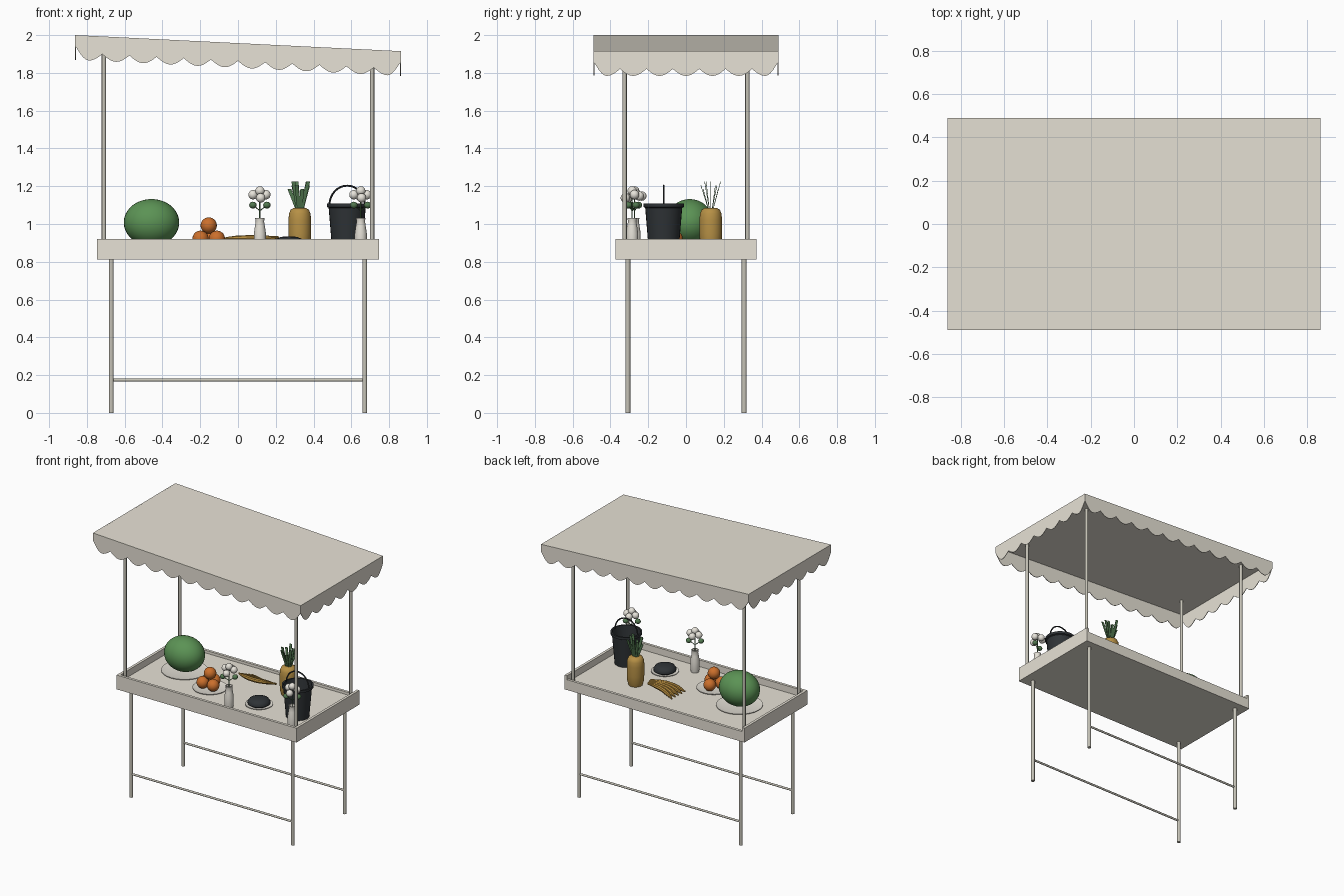
import bpy, bmesh, math
from mathutils import Vector

if "Cube" in bpy.data.objects:
    bpy.data.objects.remove(bpy.data.objects["Cube"])


def mat(name, *c):
    m = bpy.data.materials.new(name)
    m.diffuse_color = (*c, 1)
    m.use_nodes = True
    m.node_tree.nodes["Principled BSDF"].inputs["Base Color"].default_value = m.diffuse_color
    return m


CLOTH = mat("beige", 0.80, 0.76, 0.67)
METAL = mat("grey metal", 0.56, 0.54, 0.47)
PLATE = mat("plate white", 0.78, 0.75, 0.68)
PETAL = mat("flower white", 0.85, 0.82, 0.75)
MELON = mat("melon green", 0.105, 0.29, 0.09)
LEAF = mat("leaf green", 0.085, 0.19, 0.08)
ORANGE = mat("orange", 0.60, 0.16, 0.025)
GOLD = mat("gold", 0.47, 0.28, 0.06)
BANANA = mat("banana brown", 0.45, 0.25, 0.045)
DARK = mat("dark slate", 0.028, 0.033, 0.037)


def finish(name, bm, m, smooth=False):
    bmesh.ops.recalc_face_normals(bm, faces=bm.faces)
    me = bpy.data.meshes.new(name)
    bm.to_mesh(me)
    bm.free()
    me.materials.append(m)
    o = bpy.data.objects.new(name, me)
    bpy.context.collection.objects.link(o)
    if smooth:
        bpy.ops.object.select_all(action='DESELECT')
        o.select_set(True)
        bpy.context.view_layer.objects.active = o
        bpy.ops.object.shade_smooth_by_angle(angle=math.radians(40))
    return o


def box(name, lo, hi, m):
    bm = bmesh.new()
    bmesh.ops.create_cube(bm, size=1)
    for v in bm.verts:
        v.co = [lo[i] + (v.co[i] + 0.5) * (hi[i] - lo[i]) for i in range(3)]
    return finish(name, bm, m)


def ball(name, c, r, m, seg=20):
    bm = bmesh.new()
    bmesh.ops.create_uvsphere(bm, u_segments=seg, v_segments=seg * 2 // 3, radius=1)
    for v in bm.verts:
        v.co = [c[i] + v.co[i] * r[i] for i in range(3)]
    return finish(name, bm, m, True)


def lathe(name, x, y, prof, m, n=28):
    # revolve (radius, z) points; both ends are capped
    bm = bmesh.new()
    rings = [[bm.verts.new((x + r * math.cos(k * math.tau / n), y + r * math.sin(k * math.tau / n), z))
              for k in range(n)] for r, z in prof]
    for a, b in zip(rings, rings[1:]):
        for k in range(n):
            bm.faces.new((a[k], a[(k + 1) % n], b[(k + 1) % n], b[k]))
    bm.faces.new(rings[0])
    bm.faces.new(rings[-1])
    return finish(name, bm, m, True)


def tube(name, pts, radii, m, n=8):
    # round tube through points
    bm = bmesh.new()
    pts = [Vector(p) for p in pts]
    rings = []
    for i, p in enumerate(pts):
        d = (pts[min(i + 1, len(pts) - 1)] - pts[max(i - 1, 0)]).normalized()
        u = d.cross(Vector((0, 1, 0)) if abs(d.y) < 0.9 else Vector((1, 0, 0))).normalized()
        w = d.cross(u)
        r = radii[i] if isinstance(radii, list) else radii
        rings.append([bm.verts.new(p + r * (u * math.cos(k * math.tau / n) + w * math.sin(k * math.tau / n)))
                      for k in range(n)])
    for a, b in zip(rings, rings[1:]):
        for k in range(n):
            bm.faces.new((a[k], a[(k + 1) % n], b[(k + 1) % n], b[k]))
    bm.faces.new(rings[0])
    bm.faces.new(rings[-1])
    return finish(name, bm, m, True)


# Canopy: sloped sheet with scalloped valance
CX, CY = 0.862, 0.489


def roof(x):
    return 1.9575 - 0.0494 * x


sheet = box("canopy_sheet", (-CX, -CY, -0.006), (CX, CY, 0), CLOTH)
for v in sheet.data.vertices:
    v.co.z += roof(v.co.x)


def valance(name, a, b, count):
    bm = bmesh.new()
    inward = -(Vector(a) + Vector(b)).normalized() * 0.004
    prev, steps = None, 10
    for i in range(count * steps + 1):
        t = i / (count * steps)
        p = Vector(a).lerp(Vector(b), t)
        wave = abs(math.sin(math.pi * i / steps))
        end = i < steps / 2 or i > (count - 0.5) * steps
        low = 0.055 if end else 0.094
        d = low + (0.131 - low) * wave
        z = roof(p.x)
        q = p + inward
        cur = [bm.verts.new(c) for c in ((p.x, p.y, z), (p.x, p.y, z - d), (q.x, q.y, z - d), (q.x, q.y, z))]
        if prev:
            for k in range(4):
                bm.faces.new((prev[k], prev[(k + 1) % 4], cur[(k + 1) % 4], cur[k]))
        else:
            bm.faces.new(cur)
        prev = cur
    bm.faces.new(prev)
    finish(name, bm, CLOTH)


for s, side in ((-1, "front"), (1, "back")):
    valance(side + "_valance", (-CX, s * CY), (CX, s * CY), 12)
for s, side in ((-1, "left"), (1, "right")):
    valance(side + "_valance", (s * CX, -CY), (s * CX, CY), 7)

# Tray with raised rim, lower along the back
TX, TY, FLOOR = 0.747, 0.373, 0.87
box("tray_floor", (-TX, -TY, 0.813), (TX, TY, FLOOR), CLOTH)
for s, top in ((-1, 0.92), (1, 0.89)):
    y0, y1 = sorted((s * TY, s * (TY - 0.02)))
    x0, x1 = sorted((s * TX, s * (TX - 0.02)))
    box("tray_long_rim", (-TX + 0.02, y0, FLOOR), (TX - 0.02, y1, top), CLOTH)
    box("tray_end_rim", (x0, -TY, FLOOR), (x1, TY, 0.92), CLOTH)

# Frame: legs, posts and long stretchers
for sy in (-1, 1):
    for sx in (-1, 1):
        tube("leg", [(sx * 0.671, sy * 0.308, 0), (sx * 0.671, sy * 0.308, 0.82)], 0.013, METAL, 12)
        tube("canopy_post", [(sx * 0.71, sy * 0.325, 0.85), (sx * 0.71, sy * 0.325, roof(sx * 0.71) - 0.005)],
             0.0115, METAL, 12)
    tube("stretcher", [(-0.67, sy * 0.308, 0.174), (0.67, sy * 0.308, 0.174)], 0.0075, METAL, 12)


def plate(x, y, r):
    lathe("plate", x, y, [(r * 0.7, FLOOR), (r, FLOOR + 0.014), (r, FLOOR + 0.018), (r * 0.75, FLOOR + 0.009)], PLATE)


# Melon on plate
plate(-0.458, 0.02, 0.16)
ball("melon", (-0.458, 0.02, 1.008), (0.147, 0.125, 0.124), MELON, 32)

# Pyramid of oranges
plate(-0.155, -0.11, 0.12)
for k in range(3):
    a = math.radians(90 + 120 * k)
    ball("orange_fruit", (-0.155 + 0.05 * math.cos(a), -0.11 + 0.05 * math.sin(a), 0.922), (0.043,) * 3, ORANGE)
ball("orange_fruit", (-0.155, -0.11, 0.992), (0.043,) * 3, ORANGE)

# Banana bunch fanning from one stem
for k in range(5):
    tip = Vector((-0.08 + 0.012 * k, 0.125 + 0.022 * k, 0.922 - 0.008 * k))
    stem = Vector((0.215, 0.115 + 0.008 * k, 0.928 - 0.004 * k))
    pts = []
    for i in range(9):
        t = i / 8
        p = stem.lerp(tip, t)
        p.y -= 0.03 * math.sin(math.pi * t)
        pts.append(p)
    tube("banana", pts, [0.007, 0.009, 0.014, 0.016, 0.016, 0.016, 0.015, 0.011, 0.005], BANANA)

# Dark pie on plate
plate(0.27, -0.136, 0.095)
lathe("dark_pie", 0.27, -0.136, [(0.06, 0.88), (0.077, 0.892), (0.078, 0.905), (0.066, 0.922), (0.045, 0.931),
                                (0.015, 0.935)], DARK)

# Pineapple with flat leaf blades
PX, PY = 0.327, 0.131
lathe("pineapple_body", PX, PY, [(0.048, FLOOR), (0.057, 0.90), (0.06, 0.95), (0.06, 1.02), (0.057, 1.055),
                                (0.048, 1.076), (0.032, 1.085)], GOLD)
for k in range(10):
    a = k * math.tau / 10
    r = 0.055 if k % 2 else 0.042
    dx, dy = math.cos(a), math.sin(a)
    top = 1.225 - 0.02 * (k % 3)
    leaf = box("pineapple_leaf", (-0.01, -0.0015, 0), (0.01, 0.0015, 1), LEAF)
    for v in leaf.data.vertices:
        t = v.co.z
        v.co = (PX + v.co.x + dx * (0.012 + (r - 0.012) * t), PY + v.co.y + dy * (0.012 + (r - 0.012) * t),
                1.075 + (top - 1.075) * t)

# Bucket with lip and arched handle
BX, BY = 0.578, -0.118
lathe("bucket", BX, BY, [(0.08, FLOOR), (0.098, 1.085), (0.108, 1.09), (0.108, 1.108), (0.096, 1.108),
                         (0.076, 0.885)], DARK)
tube("bucket_handle", [(BX + 0.094 * math.cos(math.pi * i / 16), BY, 1.10 + 0.103 * math.sin(math.pi * i / 16))
                       for i in range(17)], 0.005, DARK)

# Vases with blossoms
for x, y in ((0.116, -0.272), (0.65, -0.285)):
    lathe("vase", x, y, [(0.028, FLOOR), (0.032, 0.90), (0.032, 0.95), (0.026, 0.99), (0.022, 1.015), (0.026, 1.033),
                         (0.02, 1.033), (0.015, 0.99)], PLATE, 20)
    tube("flower_stem", [(x, y, 0.98), (x, y, 1.16)], 0.0035, LEAF, 6)
    for dx, dy, z in ((0, 0, 1.175), (-0.037, 0.008, 1.155), (0.032, 0.012, 1.155), (0.004, -0.036, 1.138),
                      (-0.004, 0.038, 1.148)):
        ball("blossom", (x + dx, y + dy, z), (0.025,) * 3, PETAL, 14)
    for dx, dy in ((-0.037, -0.02), (0.037, 0.02)):
        tube("leaf_stem", [(x, y, 1.07), (x + dx, y + dy, 1.10)], 0.0025, LEAF, 6)
        ball("leaf_bud", (x + dx, y + dy, 1.10), (0.02, 0.02, 0.018), LEAF, 12)
